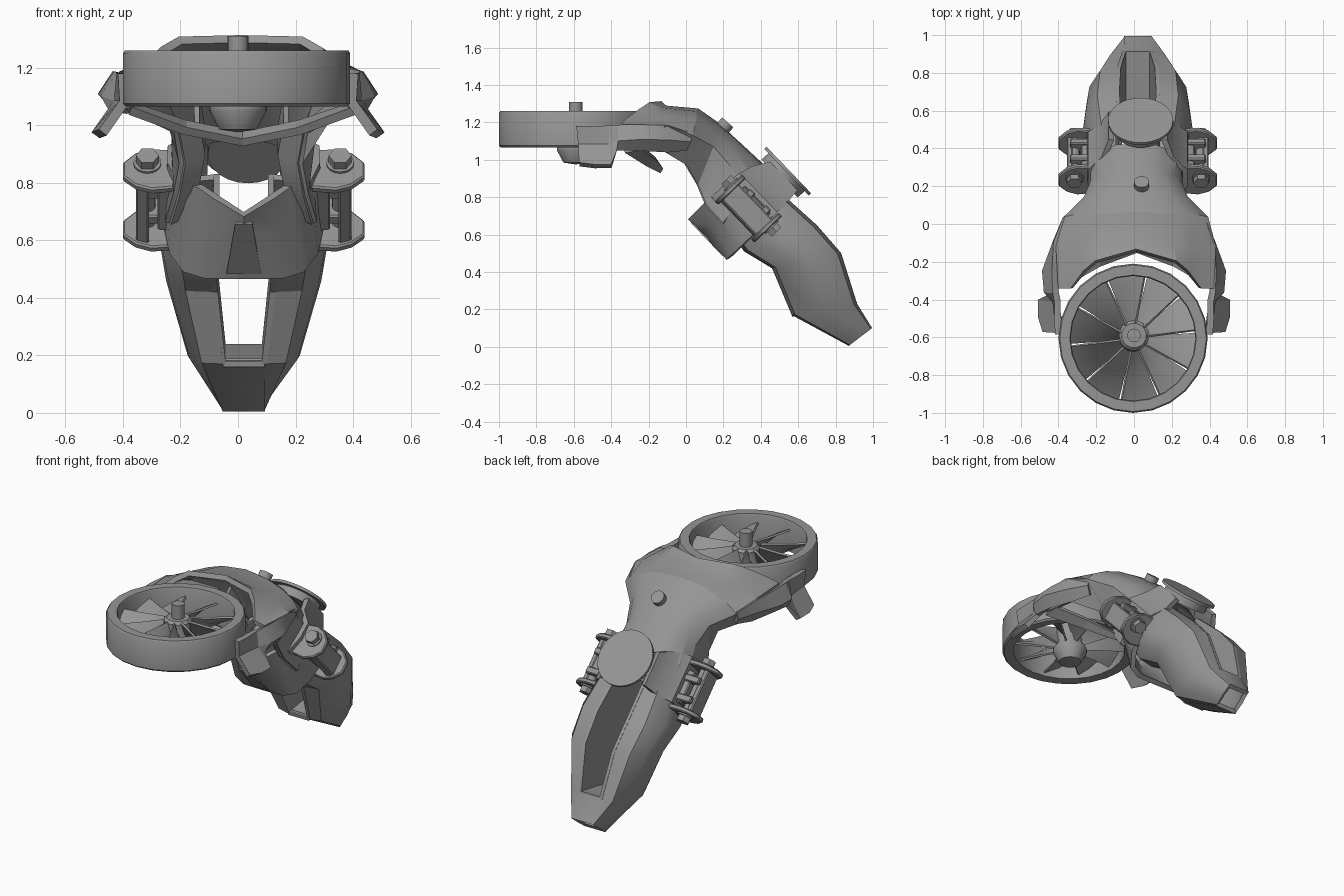
import bpy, bmesh, math
from mathutils import Vector, Matrix

if "Cube" in bpy.data.objects:
    bpy.data.objects.remove(bpy.data.objects["Cube"], do_unlink=True)

grey = bpy.data.materials.new("mid grey")
grey.use_nodes = True
grey.diffuse_color = (0.3, 0.3, 0.3, 1)
grey.node_tree.nodes["Principled BSDF"].inputs["Base Color"].default_value = (0.3, 0.3, 0.3, 1)

CX = 0.02
# Limb frame: local x across, y out through the back, z up along the limb
AXIS = Vector((0, -0.69, 0.72)).normalized()
OUT = Vector((0, 0.72, 0.69)).normalized()
FRAME = Matrix.Translation((CX, 0.335, 0.74)) @ Matrix(((1, 0, 0), OUT, AXIS)).transposed().to_4x4()


def finish(name, bm, thick=0, angle=30, matrix=None, offset=0, bevel=0):
    bmesh.ops.recalc_face_normals(bm, faces=bm.faces)
    me = bpy.data.meshes.new(name)
    bm.to_mesh(me)
    bm.free()
    if matrix:
        me.transform(matrix)
    me.materials.append(grey)
    ob = bpy.data.objects.new(name, me)
    bpy.context.collection.objects.link(ob)
    bpy.ops.object.select_all(action="DESELECT")
    ob.select_set(True)
    bpy.context.view_layer.objects.active = ob
    if thick:
        m = ob.modifiers.new("shell", "SOLIDIFY")
        m.thickness, m.offset = thick, offset
        bpy.ops.object.modifier_apply(modifier=m.name)
    if bevel:
        m = ob.modifiers.new("edges", "BEVEL")
        m.width, m.segments = bevel, 1
        bpy.ops.object.modifier_apply(modifier=m.name)
    bpy.ops.object.shade_smooth_by_angle(angle=math.radians(angle))
    return ob


def loft(rows, closed=False, skip=lambda i, j: False):
    """Skin rows of points; skip(i, j) leaves a face open."""
    bm = bmesh.new()
    grid = [[bm.verts.new(p) for p in row] for row in rows]
    n = len(rows[0])
    for i in range(len(rows) - 1):
        for j in range(n if closed else n - 1):
            if not skip(i, j):
                k = (j + 1) % n
                bm.faces.new((grid[i][j], grid[i][k], grid[i + 1][k], grid[i + 1][j]))
    return bm


def mirrored(half, cx=0.0, share=True):
    """Full row from a half row; share when its first point is on the centre line."""
    left = [(cx - x, y, z) for x, y, z in reversed(half[1:] if share else half)]
    return left + [(cx + x, y, z) for x, y, z in half]


def lathe(name, profile, steps=24, matrix=None, ring=False, angle=35):
    rows = [[(r * math.cos(a), r * math.sin(a), z) for r, z in profile]
            for a in (2 * math.pi * k / steps for k in range(steps + 1))]
    bm = loft(rows, closed=ring)
    bmesh.ops.remove_doubles(bm, verts=bm.verts, dist=0.0005)
    return finish(name, bm, matrix=matrix, angle=angle)


def rod(name, r, z0, z1, matrix, steps=16):
    return lathe(name, [(0, z0), (r, z0), (r, z1), (0, z1)], steps, matrix)


def prism(name, outline, z0, z1, matrix, bevel=0.006):
    bm = bmesh.new()
    f = bm.faces.new([bm.verts.new((x, y, z0)) for x, y in outline])
    top = bmesh.ops.extrude_face_region(bm, geom=[f])["geom"]
    bmesh.ops.translate(bm, vec=(0, 0, z1 - z0), verts=[v for v in top if isinstance(v, bmesh.types.BMVert)])
    return finish(name, bm, matrix=matrix, bevel=bevel)


# Fan: duct ring, hub with shaft, pitched blades
fan = Matrix.Translation((-0.005, -0.605, 0))
lathe("fan_duct", [(0.33, 1.07), (0.385, 1.065), (0.395, 1.075), (0.395, 1.25),
                   (0.388, 1.26), (0.335, 1.26), (0.33, 1.25)], 24, fan, ring=True)
lathe("fan_hub", [(0, 0.975), (0.065, 0.985), (0.1, 1.05), (0.1, 1.07), (0.08, 1.1), (0.08, 1.21),
                  (0.065, 1.225), (0.036, 1.225), (0.036, 1.31), (0, 1.31)], 20,
      Matrix.Translation((0, -0.59, 0)))
BLADES = 10
for k in range(BLADES):
    a0 = 2 * math.pi * (k + 0.2) / BLADES
    rows = []
    for r, pitch in ((0.07, 0.07), (0.2, 0.06), (0.34, 0.055)):
        rows.append([(r * math.cos(a0 + t * 0.58), r * math.sin(a0 + t * 0.58), 1.15 + pitch * (1 - 2 * t))
                     for t in (0, 0.5, 1)])
    finish(f"fan_blade_{k + 1}", loft(rows), thick=0.012, matrix=fan)

# Hood: curved shell that narrows into the upper limb
hood = [
    [(0, -.14, 1.3), (.21, -.2, 1.295), (.27, -.25, 1.26), (.34, -.34, 1.19), (.4, -.34, 1.18), (.39, -.32, 1.06)],
    [(0, -.11, 1.275), (.2, -.13, 1.265), (.29, -.15, 1.23), (.36, -.12, 1.2), (.41, -.12, 1.18), (.37, -.12, 1.05)],
    [(0, .06, 1.26), (.15, .05, 1.245), (.25, .05, 1.21), (.33, .04, 1.17), (.37, .03, 1.13), (.22, .0, .98)],
    [(0, .16, 1.19), (.1, .16, 1.18), (.18, .16, 1.15), (.23, .15, 1.12), (.26, .14, 1.07), (.2, .065, .87)],
    [(0, .28, 1.08), (.08, .28, 1.075), (.14, .27, 1.06), (.19, .25, 1.03), (.225, .23, .97), (.22, .11, .76)],
    [(0, .41, .96), (.1, .41, .95), (.15, .39, .93), (.21, .36, .89), (.23, .32, .84), (.25, .2, .66)],
]
finish("hood", loft([mirrored(h, 0.01) for h in hood]), thick=0.03, angle=24)

for s, side in ((1, "left"), (-1, "right")):
    # Inner walls edging the open underside of the upper limb
    rows = [[(CX * 0.6 + s * x, y, z), (CX * 0.6 + s * (x - 0.065), y + 0.03, z + 0.03),
             (CX * 0.6 + s * (x - 0.065), y + 0.13, z + 0.12)] for x, y, z in (h[-1] for h in hood[2:])]
    finish(f"{side}_inner_wall", loft(rows), thick=0.02)

    # Side arms with splayed flaps beside the fan
    arm = [
        [(.40, -.585, 1.18), (.395, -.575, 1.08), (.47, -.57, .975)],
        [(.405, -.5, 1.18), (.40, -.5, 1.08), (.495, -.49, .965)],
        [(.405, -.41, 1.18), (.415, -.41, 1.08), (.495, -.4, .965)],
        [(.415, -.36, 1.18), (.46, -.36, 1.1), (.43, -.37, 1.05)],
        [(.42, -.25, 1.18), (.47, -.25, 1.11), (.42, -.27, 1.06)],
        [(.41, -.1, 1.18), (.415, -.1, 1.11), (.375, -.1, 1.05)],
        [(.36, .03, 1.14), (.365, .02, 1.1), (.335, .0, 1.06)],
    ]
    finish(f"{side}_arm", loft([[(s * x, y, z) for x, y, z in r] for r in arm]), thick=0.035, angle=20)

# Chevron brace below the hood
brace = [[(0, -.145, .94), (.2, -.22, .98), (.39, -.33, 1.05)],
         [(0, -.13, .965), (.2, -.16, 1.005), (.38, -.24, 1.065)]]
finish("chevron_brace", loft([mirrored(b, 0.015) for b in brace]), thick=0.03, angle=15)

# Shaft stub on top of the hood
rod("hood_stub", 0.04, -0.03, 0.08,
    Matrix.Translation((0.04, 0.17, 1.14)) @ Matrix.Rotation(math.radians(-42), 4, "X"))

# Lower limb: tapering shell, square cut at the tip, with a slot running through from front to rear
stations = [((.22, .64), (.50, .83), .255), ((.31, .51), (.70, .65), .29), ((.46, .42), (.83, .50), .27),
            ((.565, .17), (.915, .23), .195), ((.87, .005), (.995, .1), .078)]
section = [(.37, 0), (.75, .05), (.96, .28), (1, .5), (.95, .72), (.74, .95), (.37, 1)]
rows = []
for front, rear, hw in stations:
    half = [((w if hw > 0.1 else max(w, 0.94)) * hw, front[0] + (rear[0] - front[0]) * t,
             front[1] + (rear[1] - front[1]) * t) for w, t in section]
    rows.append(mirrored(half, CX, share=False))
n = len(section)
finish("lower_limb", loft(rows, True, lambda i, j: i < 3 and j in (n - 1, 2 * n - 1)), thick=0.025, angle=28, offset=-1)
for side, front, rear in (("right", n - 1, 0), ("left", n, 2 * n - 1)):
    finish(f"{side}_slot_wall", loft([[r[front], r[rear]] for r in rows[:4]]), thick=0.02)
foot = rows[3]
finish("slot_floor", loft([[foot[n - 1], foot[n]], [foot[0], foot[2 * n - 1]]]), thick=0.02)

# Collar: saddle around the limb, notched front rim, open back under the cap
upper = [(0, -.26, .18), (.1, -.17, .18), (.15, -.12, .18), (.22, -.09, .18), (.25, 0, .18), (.25, .09, .17),
         (.18, .16, .15), (.14, .25, .1)]
lower = [(0, -.26, -.12), (.13, -.26, -.12), (.2, -.23, -.12), (.245, -.14, -.12), (.265, 0, -.12),
         (.25, .09, -.12), (.18, .16, -.12), (.14, .25, -.11)]
rows = [mirrored([Vector(a).lerp(Vector(b), t) for a, b in zip(upper, lower)]) for t in (0, 0.35, 1)]
finish("collar", loft(rows), thick=0.03, angle=28, matrix=FRAME)
prism("collar_nose_plate", [(-.03, .13), (.03, .13), (.06, -.11), (-.06, -.11)], 0, 0.009,
      FRAME @ Matrix.Translation((0, -0.268, 0.02)) @ Matrix.Rotation(math.radians(90), 4, "X"), 0)

# Round cap above the collar
cap = FRAME @ Matrix.Translation((0.015, 0, 0)) @ Matrix.Rotation(math.radians(-90), 4, "X")
rod("cap_disc", 0.172, 0.28, 0.297, cap, 32)
rod("cap_base", 0.14, 0.23, 0.285, cap, 24)

# Side brackets with end plates, webs, pins and bolts
plate = [(.2, -.09), (.32, -.105), (.375, -.085), (.42, -.04), (.42, .03), (.375, .08), (.32, .1), (.2, .09)]
for s, side in ((1, "left"), (-1, "right")):
    M = FRAME @ Matrix.Diagonal((s, 1, 1, 1))
    for end, z in (("upper", 0.14), ("lower", -0.14)):
        prism(f"{side}_{end}_plate", plate, z - 0.014, z + 0.014, M)
        B = M @ Matrix.Translation((.335, .02, z)) @ Matrix.Diagonal((1, 1, 1 if z > 0 else -1, 1))
        rod(f"{side}_{end}_washer", 0.048, 0.01, 0.022, B)
        rod(f"{side}_{end}_bolt_head", 0.04, 0.02, 0.055, B, 6)
    prism(f"{side}_web", [(.33, -.085), (.375, -.07), (.375, .05), (.345, .05), (.33, -.03)], -.14, .14, M)
    prism(f"{side}_hinge_block", [(.23, -.06), (.3, -.05), (.3, .06), (.23, .08)], -.1, .1, M)
    rod(f"{side}_pin", 0.028, -.13, .13, M @ Matrix.Translation((.335, .02, 0)))
    for z in (-0.07, 0.05):
        prism(f"{side}_lug", [(.26, -.03), (.36, -.03), (.36, .08), (.26, .08)], z - .02, z + .02, M)
